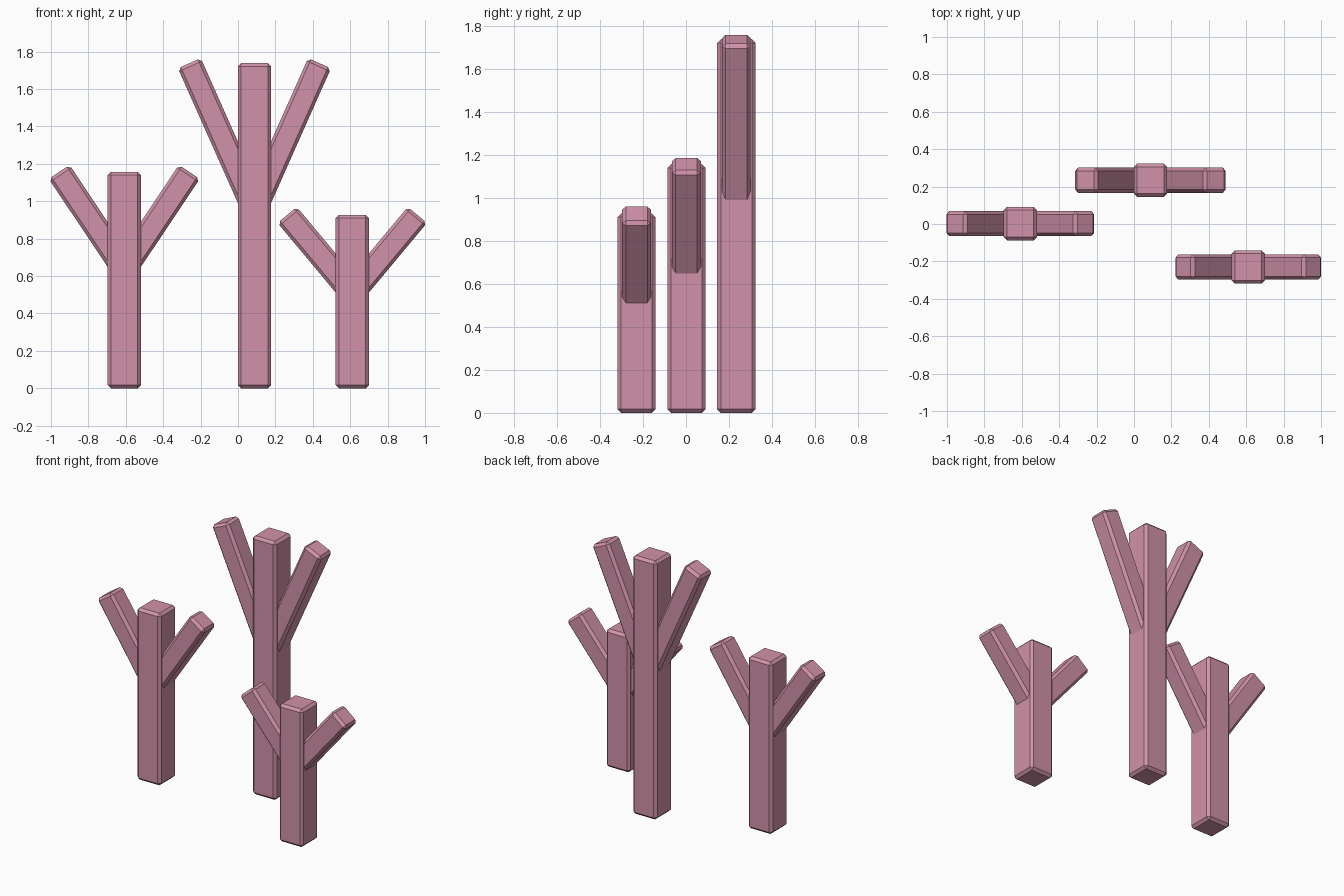
import bpy, math
from mathutils import Vector

if "Cube" in bpy.data.objects:
    bpy.data.objects.remove(bpy.data.objects["Cube"])

mat = bpy.data.materials.new("coral_pink")
mat.diffuse_color = (0.64, 0.29, 0.40, 1)
mat.use_nodes = True
mat.node_tree.nodes["Principled BSDF"].inputs["Base Color"].default_value = mat.diffuse_color


def beam(name, start, end, width, bevel=0.017):
    """Square bevelled bar between two points in an xz plane."""
    a, b = Vector(start), Vector(end)
    d = b - a
    bpy.ops.mesh.primitive_cube_add(size=1, location=(a + b) / 2,
                                    rotation=(0, math.atan2(d.x, d.z), 0))
    ob = bpy.context.object
    ob.name = name
    ob.scale = (width, width, d.length)
    bpy.ops.object.transform_apply(location=False, rotation=False, scale=True)
    mod = ob.modifiers.new("edge_bevel", 'BEVEL')
    mod.width = bevel
    mod.segments = 1
    ob.data.materials.append(mat)


# Three corals: x, y, height
corals = {"left": (-0.608, 0.002, 1.157),
          "tall": (0.088, 0.234, 1.738),
          "short": (0.611, -0.23, 0.927)}

for label, (x, y, h) in corals.items():
    # Upright trunk
    beam(f"{label}_trunk", (x, y, 0), (x, y, h), 0.178)
    # Pair of branches rising from inside the trunk to its top height
    for side, s in (("left", -1), ("right", 1)):
        beam(f"{label}_branch_{side}", (x, y, 0.55 * h),
             (x + s * 0.348, y, h), 0.134)
